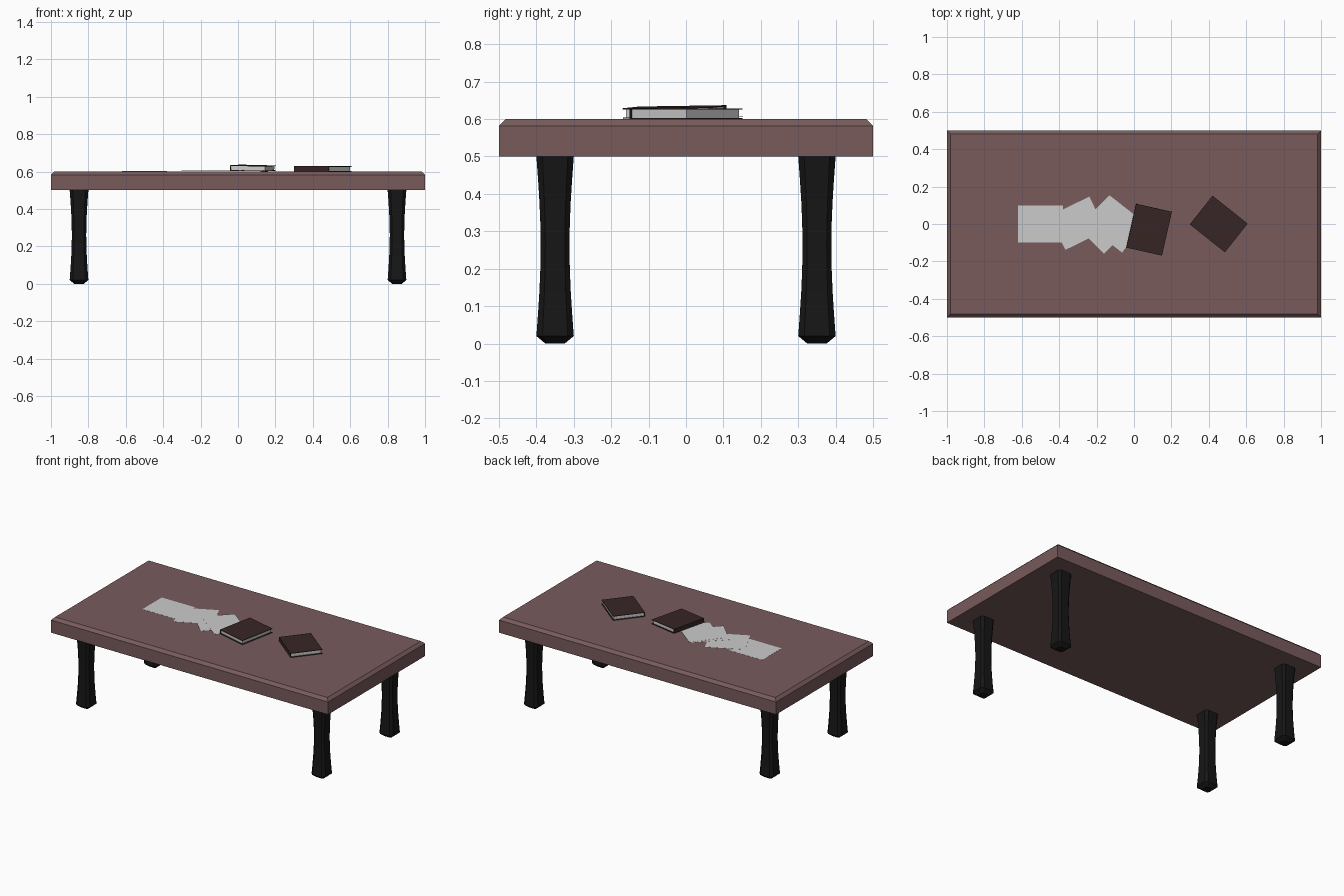
import bpy, bmesh, math
from mathutils import Matrix, Euler, Vector

if "Cube" in bpy.data.objects:
    bpy.data.objects.remove(bpy.data.objects["Cube"])


def material(name, r, g, b):
    m = bpy.data.materials.new(name)
    m.diffuse_color = (r, g, b, 1)
    m.use_nodes = True
    m.node_tree.nodes["Principled BSDF"].inputs["Base Color"].default_value = m.diffuse_color
    return m


WOOD = material("wood", 0.19, 0.104, 0.107)
BLACK = material("black", 0.008, 0.008, 0.008)
PAPER = material("paper", 0.8, 0.8, 0.8)
COVER = material("cover", 0.039, 0.019, 0.019)


def finish(name, bm, mats):
    bmesh.ops.recalc_face_normals(bm, faces=bm.faces)
    me = bpy.data.meshes.new(name)
    bm.to_mesh(me)
    bm.free()
    for m in mats:
        me.materials.append(m)
    ob = bpy.data.objects.new(name, me)
    bpy.context.collection.objects.link(ob)
    return ob


def add_box(bm, size, centre, mat=0):
    mtx = Matrix.Translation(centre) @ Matrix.Diagonal((*size, 1))
    verts = bmesh.ops.create_cube(bm, size=1, matrix=mtx)["verts"]
    for f in {f for v in verts for f in v.link_faces}:
        f.material_index = mat


# Table top with a chamfered upper rim
bm = bmesh.new()
add_box(bm, (2, 1, 0.1), (0, 0, 0.55))
rim = [e for e in bm.edges if all(v.co.z > 0.59 for v in e.verts)]
bmesh.ops.bevel(bm, geom=rim, offset=0.018, segments=1, affect='EDGES')
finish("table_top", bm, [WOOD])


# Legs: waisted square posts with cut corners and a chamfered foot
def leg(name, x, y):
    bm = bmesh.new()
    profile = [(0, 0.026), (0.02, 0.05)]
    for i in range(1, 9):
        t = i / 8
        profile.append((0.02 + 0.48 * t, 0.05 - 0.0115 * math.sin(math.pi * t)))
    rings = []
    for z, r in profile:
        c = r * 0.68
        pts = [(r, -c), (r, c), (c, r), (-c, r), (-r, c), (-r, -c), (-c, -r), (c, -r)]
        rings.append([bm.verts.new((x + px, y + py, z)) for px, py in pts])
    for a, b in zip(rings, rings[1:]):
        for i in range(8):
            j = (i + 1) % 8
            bm.faces.new((a[i], a[j], b[j], b[i]))
    bm.faces.new(rings[0])
    bm.faces.new(rings[-1])
    finish(name, bm, [BLACK])


for sx, side in ((-1, "left"), (1, "right")):
    for sy, end in ((-1, "front"), (1, "back")):
        leg(f"{end}_{side}_leg", sx * 0.85, sy * 0.35)

# Loose sheets of paper, overlapping
sheets = [(-0.5, 0, 0.6015, 0), (-0.303, 0.004, 0.603, 26),
          (-0.147, -0.003, 0.6045, 45), (-0.097, 0, 0.606, -38)]
for n, (x, y, z, deg) in enumerate(sheets, 1):
    bm = bmesh.new()
    add_box(bm, (0.24, 0.2, 0.0006), (0, 0, 0))
    ob = finish(f"paper_sheet_{n}", bm, [PAPER])
    ob.location = (x, y, z)
    ob.rotation_euler = (0, 0, math.radians(deg))


# Books: two covers, a spine along local -y and an inset page block
def book(name, loc, deg, tilt=(0, 0)):
    bm = bmesh.new()
    add_box(bm, (0.24, 0.196, 0.003), (0, 0, 0.0015))
    add_box(bm, (0.24, 0.196, 0.003), (0, 0, 0.0265))
    add_box(bm, (0.24, 0.003, 0.022), (0, -0.0965, 0.014))
    add_box(bm, (0.226, 0.186, 0.022), (0, -0.002, 0.014), 1)
    ob = finish(name, bm, [COVER, PAPER])
    lean = Euler((tilt[0], tilt[1], 0)).to_matrix().to_4x4()
    ob.matrix_world = (Matrix.Translation(Vector(loc)) @ lean
                       @ Matrix.Rotation(math.radians(deg), 4, 'Z'))


book("book_on_papers", (0.08, -0.03, 0.605), -102.7, (0.02, 0.02))
book("book_on_table", (0.453, 0, 0.6005), -38.5)
